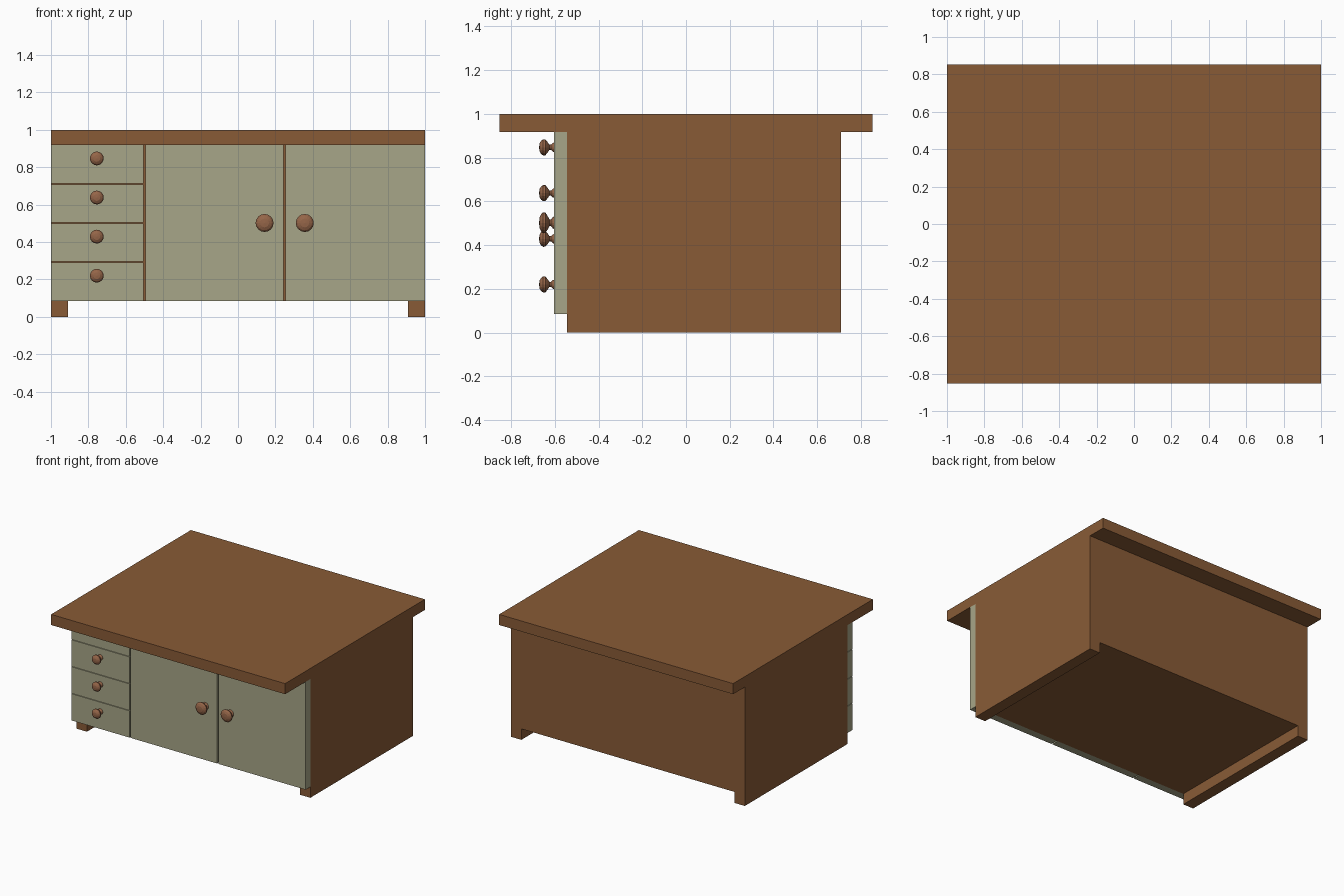
import bpy, bmesh, math
from mathutils import Matrix

if "Cube" in bpy.data.objects:
    bpy.data.objects.remove(bpy.data.objects["Cube"])


def material(name, rgb):
    m = bpy.data.materials.new(name)
    m.diffuse_color = (*rgb, 1)
    m.use_nodes = True
    m.node_tree.nodes["Principled BSDF"].inputs["Base Color"].default_value = m.diffuse_color
    return m


WOOD = material("wood", (0.25, 0.105, 0.037))
PAINT = material("green_paint", (0.39, 0.38, 0.246))
KNOB = material("knob_wood", (0.30, 0.13, 0.065))


def finish(bm, name, mat):
    bmesh.ops.recalc_face_normals(bm, faces=bm.faces)
    me = bpy.data.meshes.new(name)
    bm.to_mesh(me)
    bm.free()
    me.materials.append(mat)
    ob = bpy.data.objects.new(name, me)
    bpy.context.collection.objects.link(ob)
    return ob


def box(name, x0, x1, y0, y1, z0, z1, mat):
    bm = bmesh.new()
    centre = Matrix.Translation(((x0 + x1) / 2, (y0 + y1) / 2, (z0 + z1) / 2))
    size = Matrix.Diagonal((x1 - x0, y1 - y0, z1 - z0, 1))
    bmesh.ops.create_cube(bm, size=1, matrix=centre @ size)
    return finish(bm, name, mat)


def knob(name, x, z, scale):
    # turned knob: (radius, distance out from the front)
    profile = [(0, 0), (0.022, 0), (0.020, 0.006), (0.012, 0.014), (0.012, 0.022),
               (0.024, 0.030), (0.036, 0.040), (0.037, 0.050), (0.030, 0.060),
               (0.018, 0.067), (0, 0.069)]
    bm = bmesh.new()
    vs = [bm.verts.new((x + r * scale, FRONT - d, z)) for r, d in profile]
    es = [bm.edges.new(p) for p in zip(vs, vs[1:])]
    bmesh.ops.spin(bm, geom=vs + es, cent=(x, 0, z), axis=(0, 1, 0),
                   angle=math.tau, steps=16)
    bmesh.ops.remove_doubles(bm, verts=bm.verts, dist=0.0005)
    return finish(bm, name, KNOB)


FRONT, BODY_FRONT, BODY_BACK = -0.603, -0.545, 0.71
LOW, HIGH = 0.085, 0.918

# worktop overhanging front and back
box("worktop", -1, 1, -0.853, 0.853, HIGH, 1.0, WOOD)

# carcass: arch-shaped section with a runner foot along each side
outline = [(-1, 0), (-0.91, 0), (-0.91, LOW), (0.91, LOW), (0.91, 0), (1, 0),
           (1, HIGH), (-1, HIGH)]
bm = bmesh.new()
face = bm.faces.new([bm.verts.new((x, BODY_FRONT, z)) for x, z in outline])
new = bmesh.ops.extrude_face_region(bm, geom=[face], use_keep_orig=True)["geom"]
bmesh.ops.translate(bm, vec=(0, BODY_BACK - BODY_FRONT, 0),
                    verts=[v for v in new if isinstance(v, bmesh.types.BMVert)])
finish(bm, "carcass", WOOD)

# four drawers with small knobs
step = (HIGH - LOW) / 4
for i in range(4):
    z0 = LOW + i * step
    box(f"drawer_front_{i + 1}", -1, -0.505, FRONT, BODY_FRONT,
        z0 + (0.002 if i else 0), z0 + step - (0.002 if i < 3 else 0), PAINT)
    knob(f"drawer_knob_{i + 1}", -0.755, 0.22 + i * 0.209, 1.0)

# two doors with larger knobs
for side, x0, x1, kx in (("left", -0.495, 0.243, 0.142), ("right", 0.255, 1, 0.357)):
    box(f"{side}_door", x0, x1, FRONT, BODY_FRONT, LOW, HIGH, PAINT)
    knob(f"{side}_door_knob", kx, 0.502, 1.3)
